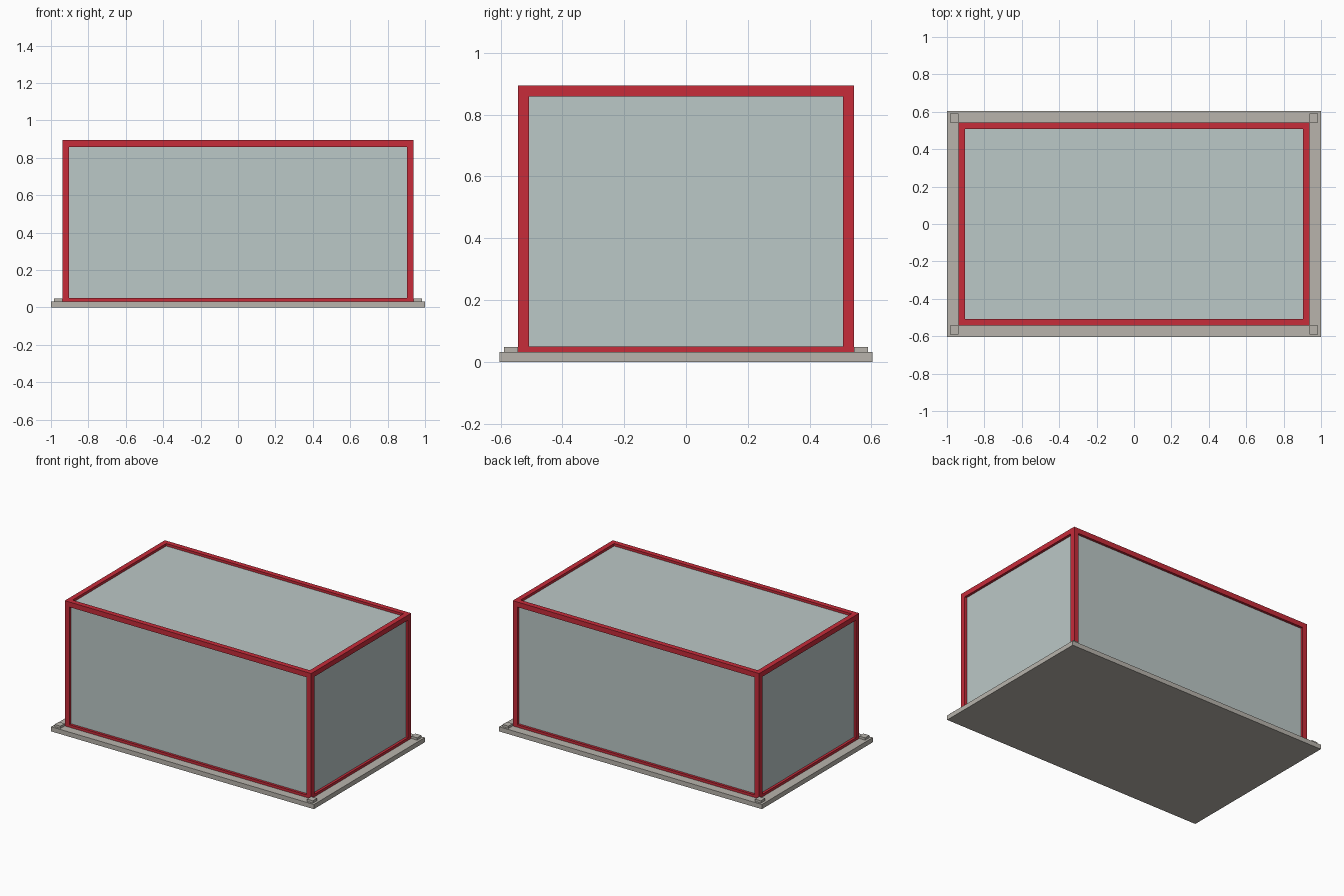
import bpy

default = bpy.data.objects.get("Cube")
if default:
    bpy.data.objects.remove(default, do_unlink=True)


def material(name, rgb):
    mat = bpy.data.materials.new(name)
    mat.use_nodes = True
    mat.diffuse_color = (*rgb, 1)
    mat.node_tree.nodes["Principled BSDF"].inputs["Base Color"].default_value = (*rgb, 1)
    return mat


red = material("red_paint", (0.57, 0.025, 0.042))
glass = material("pale_glass", (0.50, 0.58, 0.57))
stone = material("warm_grey", (0.48, 0.456, 0.413))


def box(name, low, high, mat):
    """Axis-aligned box between two opposite corners."""
    bpy.ops.mesh.primitive_cube_add(size=1, location=[(a + b) / 2 for a, b in zip(low, high)])
    obj = bpy.context.object
    obj.name = name
    obj.scale = [b - a for a, b in zip(low, high)]
    bpy.ops.object.transform_apply(location=False, rotation=False, scale=True)
    obj.data.materials.append(mat)
    return obj


X, Y, TOP = 0.938, 0.544, 0.894   # outer size of the frame
BASE = 0.032                      # top of the plinth
BAR = 0.035                       # thickness of the frame bars
SILL = 0.05                       # top of the bottom rails
RECESS = 0.017                    # panels sit back from the frame

# Plinth
box("base_plate", (-1, -0.603, 0), (1, 0.603, BASE), stone)

# Glazed volume, set back behind the frame
box("glass_panels", (-X + RECESS, -Y + RECESS, BASE),
    (X - RECESS, Y - RECESS, TOP - RECESS), glass)

# Corner posts and the small pads diagonally outside them
for sx, side in ((-1, "right"), (1, "left")):
    for sy, end in ((-1, "front"), (1, "back")):
        xs = sorted((sx * X, sx * (X - BAR)))
        ys = sorted((sy * Y, sy * (Y - BAR)))
        box(f"{end}_{side}_post", (xs[0], ys[0], BASE), (xs[1], ys[1], TOP), red)
        px = sorted((sx * X, sx * 0.983))
        py = sorted((sy * Y, sy * 0.59))
        box(f"{end}_{side}_pad", (px[0], py[0], BASE), (px[1], py[1], 0.048), stone)

# Horizontal rails between the posts
for level, low, high in (("bottom", BASE, SILL), ("top", TOP - BAR, TOP)):
    for s, end in ((-1, "front"), (1, "back")):
        ys = sorted((s * Y, s * (Y - BAR)))
        box(f"{level}_{end}_rail", (-X + BAR, ys[0], low), (X - BAR, ys[1], high), red)
    for s, side in ((-1, "right"), (1, "left")):
        xs = sorted((s * X, s * (X - BAR)))
        box(f"{level}_{side}_rail", (xs[0], -Y + BAR, low), (xs[1], Y - BAR, high), red)
